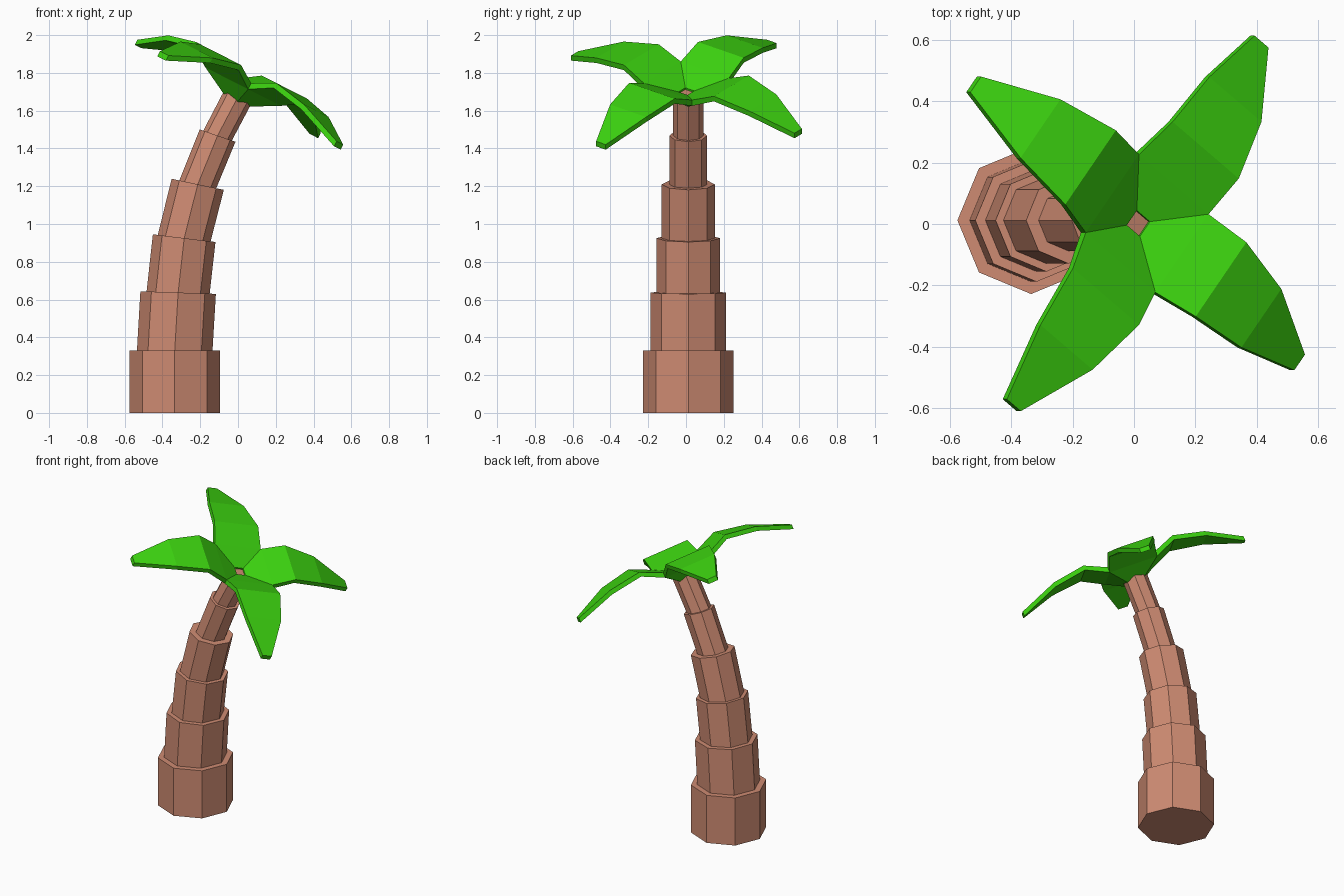
import bpy, bmesh
from math import sin, cos, pi, radians
from mathutils import Vector, Matrix

cube = bpy.data.objects.get("Cube")
if cube:
    bpy.data.objects.remove(cube, do_unlink=True)


def make_material(name, colour):
    mat = bpy.data.materials.new(name)
    mat.use_nodes = True
    mat.diffuse_color = (*colour, 1)
    mat.node_tree.nodes["Principled BSDF"].inputs["Base Color"].default_value = (*colour, 1)
    return mat


def finish(name, bm, mat):
    bmesh.ops.recalc_face_normals(bm, faces=bm.faces)
    mesh = bpy.data.meshes.new(name)
    bm.to_mesh(mesh)
    bm.free()
    mesh.materials.append(mat)
    obj = bpy.data.objects.new(name, mesh)
    bpy.context.collection.objects.link(obj)
    return obj


bark = make_material("bark_brown", (0.62, 0.26, 0.17))
leaf = make_material("leaf_green", (0.045, 0.65, 0.005))

# Trunk: stepped, bending octagonal sections, each growing from the one below
SIDES = 8
# centre x, centre z, tilt in degrees of each joint
joints = [(-0.335, 0, 0), (-0.335, 0.33, 0), (-0.317, 0.637, 2), (-0.285, 0.925, 7),
          (-0.213, 1.21, 12), (-0.108, 1.468, 19), (0.01, 1.693, 27)]
radii = [0.24, 0.2, 0.167, 0.141, 0.1, 0.08]


def trunk_ring(bm, joint, radius):
    x, z, tilt = joint
    turn = Matrix.Rotation(radians(tilt), 3, 'Y')
    centre = Vector((x, 0.012, z))
    angles = [2 * pi * i / SIDES for i in range(SIDES)]
    return [bm.verts.new(centre + turn @ Vector((radius * cos(a), radius * sin(a), 0)))
            for a in angles]


bm = bmesh.new()
rings = []
for i, radius in enumerate(radii):
    rings += [trunk_ring(bm, joints[i], radius), trunk_ring(bm, joints[i + 1], radius)]
for low, high in zip(rings, rings[1:]):
    for i in range(SIDES):
        j = (i + 1) % SIDES
        bm.faces.new((low[i], low[j], high[j], high[i]))
bm.faces.new(rings[0])
bm.faces.new(rings[-1])
finish("trunk", bm, bark)

# Crown: four thick arched fronds joined around a small open square, tilted with the trunk
# distance out, half width, top height, thickness
frond_rows = [(0.03, 0.03, 0.025, 0.07), (0.16, 0.16, 0.088, 0.035), (0.3, 0.152, 0.15, 0.03),
              (0.508, 0.12, 0.115, 0.03), (0.745, 0.032, 0.02, 0.03)]
bm = bmesh.new()
for k in range(4):
    spin = Matrix.Rotation(radians(52.6 + 90 * k), 3, 'Z')
    sections = []
    for out, half, top, thick in frond_rows:
        corners = [(half, top), (-half, top), (-half, top - thick), (half, top - thick)]
        sections.append([bm.verts.new(spin @ Vector((out, y, z))) for y, z in corners])
    for n, (a, b) in enumerate(zip(sections, sections[1:])):
        for i in range(4):
            # the first row's side walls lie inside the joint between fronds
            if n == 0 and i in (1, 3):
                continue
            j = (i + 1) % 4
            bm.faces.new((a[i], a[j], b[j], b[i]))
    bm.faces.new(sections[0])
    bm.faces.new(sections[-1])
bmesh.ops.remove_doubles(bm, verts=bm.verts, dist=0.0005)
crown = finish("fronds", bm, leaf)
crown.location = (0.003, 0.002, 1.68)
crown.rotation_euler = (0, radians(27), 0)
